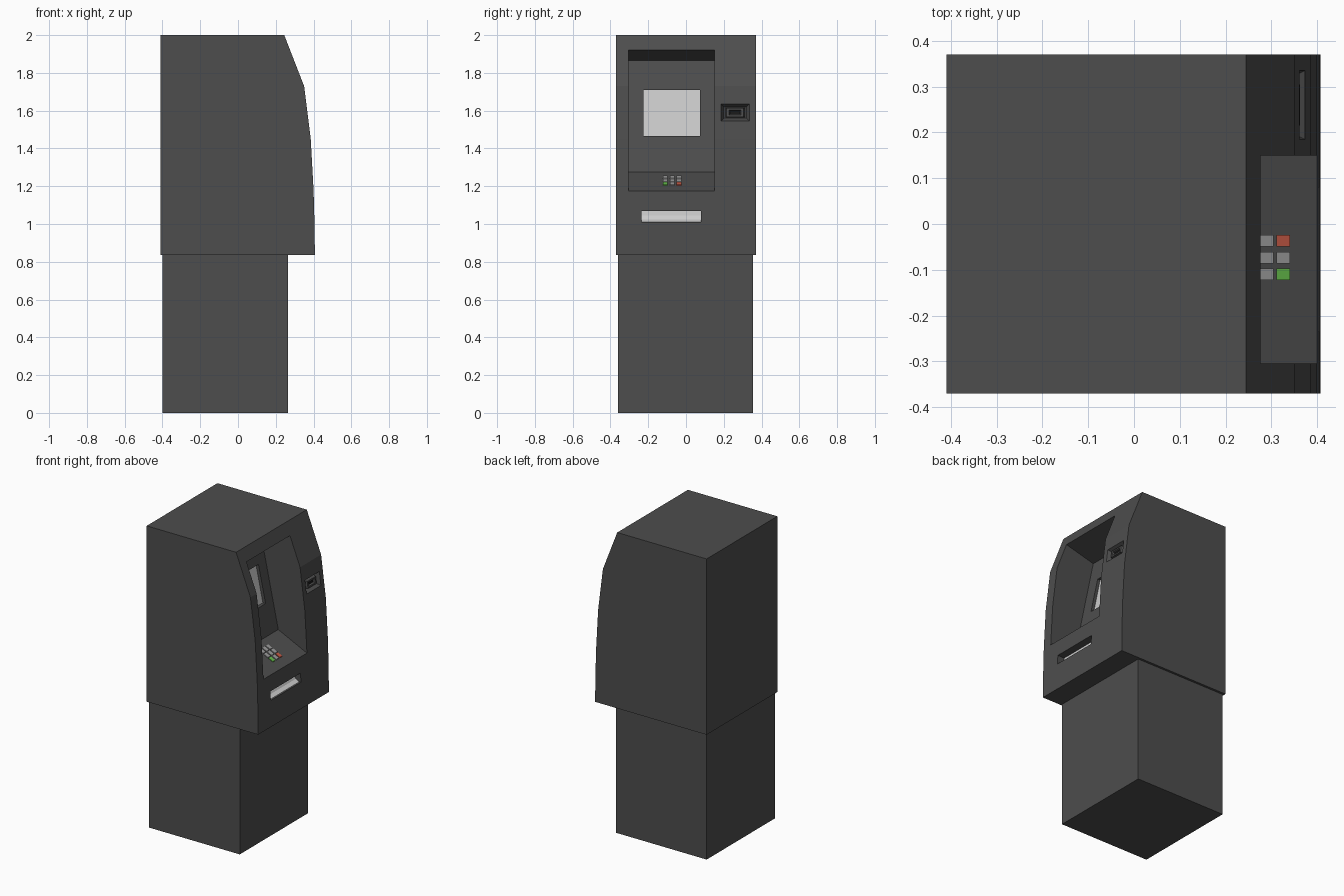
import bpy
import bmesh

if "Cube" in bpy.data.objects:
    bpy.data.objects.remove(bpy.data.objects["Cube"])


def material(name, rgb):
    m = bpy.data.materials.new(name)
    m.diffuse_color = (*rgb, 1)
    m.use_nodes = True
    m.node_tree.nodes["Principled BSDF"].inputs["Base Color"].default_value = m.diffuse_color
    return m


DARK = material("dark_grey", (0.075, 0.075, 0.075))
LIGHT = material("light_grey", (0.6, 0.6, 0.6))
KEY = material("key_grey", (0.33, 0.33, 0.33))
GREEN = material("green", (0.13, 0.5, 0.07))
RED = material("red", (0.55, 0.1, 0.06))
BLACK = material("black", (0.01, 0.01, 0.01))


def loft(name, rings, mat):
    """Skin matching rings of points and cap both ends."""
    bm = bmesh.new()
    loops = [[bm.verts.new(p) for p in r] for r in rings]
    n = len(loops[0])
    for a, b in zip(loops, loops[1:]):
        for i in range(n):
            j = (i + 1) % n
            bm.faces.new((a[i], a[j], b[j], b[i]))
    bm.faces.new(loops[0])
    bm.faces.new(loops[-1])
    bmesh.ops.recalc_face_normals(bm, faces=bm.faces[:])
    me = bpy.data.meshes.new(name)
    bm.to_mesh(me)
    bm.free()
    me.materials.append(mat)
    ob = bpy.data.objects.new(name, me)
    bpy.context.collection.objects.link(ob)
    return ob


def prism(name, profile, y0, y1, mat=DARK):
    """Extrude an (x, z) side profile along y."""
    return loft(name, [[(x, y, z) for x, z in profile] for y in (y0, y1)], mat)


def front_rect(y0, y1, z0, z1, offset):
    """Rectangle parallel to the sloped fascia beside the screen."""
    return [(0.35 + (1.73 - z) * 0.125 + offset, y, z)
            for y, z in ((y0, z0), (y1, z0), (y1, z1), (y0, z1))]


def cut(target, cutter):
    cutter.hide_render = True
    cutter.hide_viewport = True
    mod = target.modifiers.new(cutter.name, 'BOOLEAN')
    mod.operation = 'DIFFERENCE'
    mod.solver = 'EXACT'
    mod.object = cutter


def wall_x(z):
    return 0.065 + (1.865 - z) * 0.212


def shelf_z(x):
    return 1.175 + (0.40 - x) * 0.476


# pedestal and upper cabinet
prism("pedestal", [(-0.40, 0), (0.265, 0), (0.265, 0.835), (-0.40, 0.835)], -0.36, 0.355)
cabinet = prism("cabinet", [(-0.41, 0.835), (0.407, 0.835), (0.405, 1.0), (0.40, 1.18),
                            (0.385, 1.45), (0.35, 1.73), (0.245, 2.0), (-0.41, 2.0)],
                -0.37, 0.37)

# user recess with sloped shelf, back wall and ceiling
cut(cabinet, prism("recess_cutter", [(0.475, shelf_z(0.475)), (0.19, shelf_z(0.19)),
                                     (0.065, 1.865), (0.475, 1.972)], -0.305, 0.15))

# screen sunk into the back wall
def wall_slab(z0, z1, back, front):
    return [(wall_x(z0) + back, z0), (wall_x(z0) + front, z0),
            (wall_x(z1) + front, z1), (wall_x(z1) + back, z1)]


cut(cabinet, prism("screen_cutter", wall_slab(1.465, 1.71, -0.025, 0.03), -0.225, 0.075))
prism("screen", wall_slab(1.465, 1.71, -0.035, -0.02), -0.225, 0.075, LIGHT)

# cash slot with curved light tray
cut(cabinet, prism("cash_slot_cutter", [(0.34, 1.01), (0.45, 1.01), (0.45, 1.07), (0.34, 1.07)],
                   -0.235, 0.08))
prism("cash_tray", [(0.34, 1.01), (0.39, 1.01), (0.368, 1.023), (0.356, 1.045),
                    (0.352, 1.07), (0.34, 1.07)], -0.235, 0.08, LIGHT)

# card reader: tapered pocket holding a raised, slotted bezel
cut(cabinet, loft("card_pocket_cutter", [front_rect(0.18, 0.34, 1.54, 1.64, 0.01),
                                         front_rect(0.20, 0.32, 1.56, 1.62, -0.03)], DARK))
loft("card_bezel", [front_rect(0.207, 0.313, 1.563, 1.617, -0.035),
                    front_rect(0.215, 0.305, 1.567, 1.613, -0.008),
                    front_rect(0.228, 0.292, 1.577, 1.603, -0.008),
                    front_rect(0.233, 0.287, 1.581, 1.599, -0.02)], DARK)
loft("card_slot", [front_rect(0.234, 0.286, 1.582, 1.598, -0.022),
                   front_rect(0.234, 0.286, 1.582, 1.598, -0.018)], BLACK)

# keypad on the shelf: front row carries the green and red keys
for row in range(3):
    for col in range(3):
        x = 0.326 - row * 0.036
        y = -0.110 + col * 0.0365
        x0, x1 = x - 0.015, x + 0.015
        mat = {(0, 0): GREEN, (0, 2): RED}.get((row, col), KEY)
        prism(f"key_{row}_{col}", [(x0, shelf_z(x0) - 0.003), (x1, shelf_z(x1) - 0.003),
                                   (x1, shelf_z(x1) + 0.005), (x0, shelf_z(x0) + 0.005)],
              y - 0.0125, y + 0.0125, mat)
